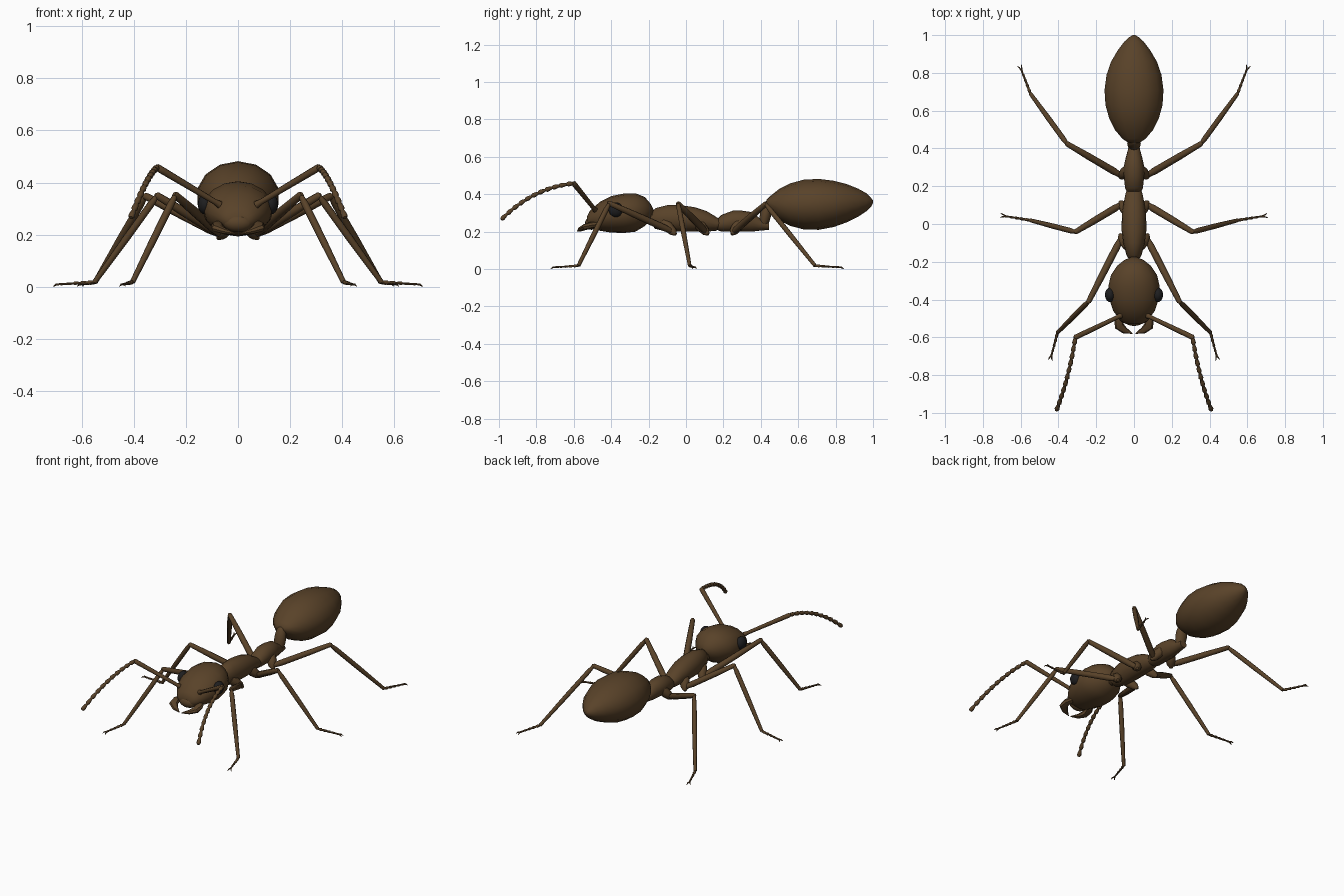
import bpy, bmesh, math
from mathutils import Vector

cube = bpy.data.objects.get("Cube")
if cube:
    bpy.data.objects.remove(cube, do_unlink=True)


def material(name, color):
    m = bpy.data.materials.new(name)
    m.use_nodes = True
    m.diffuse_color = color
    bsdf = m.node_tree.nodes["Principled BSDF"]
    bsdf.inputs["Base Color"].default_value = color
    bsdf.inputs["Roughness"].default_value = 0.7
    return m


BROWN = material("dark brown", (0.10, 0.055, 0.022, 1))
BLACK = material("eye black", (0.013, 0.013, 0.014, 1))


def finish(bm, name, mat, angle=50):
    bmesh.ops.recalc_face_normals(bm, faces=bm.faces)
    mesh = bpy.data.meshes.new(name)
    bm.to_mesh(mesh)
    bm.free()
    mesh.materials.append(mat)
    ob = bpy.data.objects.new(name, mesh)
    bpy.context.collection.objects.link(ob)
    bpy.ops.object.select_all(action='DESELECT')
    ob.select_set(True)
    bpy.context.view_layer.objects.active = ob
    bpy.ops.object.shade_smooth_by_angle(angle=math.radians(angle))
    return ob


def sweep(bm, points, radii, sides=8):
    """Rings along a path; each radius is a number or a (wide, high) pair."""
    pts = [Vector(p) for p in points]
    rings = []
    for i, p in enumerate(pts):
        t = (pts[min(i + 1, len(pts) - 1)] - pts[max(i - 1, 0)]).normalized()
        side = t.cross(Vector((0, 0, 1))).normalized()
        up = side.cross(t)
        r = radii[i]
        w, h = r if isinstance(r, tuple) else (r, r)
        angles = [math.tau * k / sides for k in range(sides)]
        rings.append([bm.verts.new(p + side * w * math.cos(a) + up * h * math.sin(a))
                      for a in angles])
    for a, b in zip(rings, rings[1:]):
        for k in range(sides):
            n = (k + 1) % sides
            bm.faces.new((a[k], a[n], b[n], b[k]))
    bm.faces.new(rings[0])
    bm.faces.new(rings[-1])


def body(name, stations, sides=16):
    """Upright rings from (y, bottom, top, half width)."""
    bm = bmesh.new()
    rings = []
    for y, low, high, w in stations:
        mid, h = (low + high) / 2, (high - low) / 2
        rings.append([bm.verts.new((w * math.sin(math.tau * k / sides), y,
                                    mid + h * math.cos(math.tau * k / sides)))
                      for k in range(sides)])
    for a, b in zip(rings, rings[1:]):
        for k in range(sides):
            n = (k + 1) % sides
            bm.faces.new((a[k], a[n], b[n], b[k]))
    bm.faces.new(rings[0])
    bm.faces.new(rings[-1])
    return finish(bm, name, BROWN)


def ball(name, center, size, mat, tilt=0):
    bm = bmesh.new()
    bmesh.ops.create_uvsphere(bm, u_segments=16, v_segments=10, radius=1)
    bmesh.ops.scale(bm, vec=size, verts=bm.verts)
    ob = finish(bm, name, mat)
    ob.location = center
    ob.rotation_euler.x = tilt
    return ob


# Body, front to back
body("head", [(-.53, .235, .28, .04), (-.515, .22, .31, .07), (-.46, .205, .36, .11),
              (-.40, .195, .39, .13), (-.33, .193, .404, .136), (-.27, .20, .405, .122),
              (-.22, .23, .385, .088), (-.19, .265, .35, .05), (-.175, .30, .32, .012)])
body("neck", [(-.23, .25, .33, .03), (-.16, .23, .30, .032)], 10)
body("thorax", [(-.19, .245, .295, .025), (-.165, .215, .325, .04), (-.10, .20, .342, .057),
                (-.03, .20, .342, .066), (.05, .20, .33, .064), (.11, .20, .31, .055),
                (.16, .205, .28, .045), (.19, .22, .26, .035)])
body("rear_thorax", [(.165, .21, .265, .035), (.19, .20, .29, .047), (.25, .20, .312, .054),
                     (.30, .20, .312, .055), (.35, .20, .305, .044), (.39, .205, .275, .033),
                     (.445, .21, .25, .024)])
ball("waist_node", (0, .425, .29), (.036, .03, .08), BROWN, -.2)
body("abdomen", [(.43, .34, .37, .03), (.45, .31, .39, .062), (.50, .26, .43, .105),
                 (.56, .23, .459, .135), (.63, .212, .478, .155), (.71, .21, .482, .16),
                 (.79, .225, .472, .149), (.86, .25, .454, .124), (.92, .28, .43, .088),
                 (.965, .31, .405, .053), (.99, .335, .38, .025), (1, .352, .366, .006)], 14)

# Mouth plate
ball("mouth_plate", (0, -.505, .245), (.057, .035, .035), BROWN)

# Femur start, knee, ankle and foot tip of each left leg, with its hip
LEGS = {
    "front": [(.03, -.12, .25), (.065, -.07, .20), (.24, -.41, .352), (.405, -.575, .018), (.438, -.70, .010)],
    "middle": [(.03, .06, .25), (.065, .105, .20), (.31, -.042, .35), (.55, .02, .018), (.685, .042, .010)],
    "rear": [(.03, .29, .25), (.065, .255, .20), (.355, .425, .348), (.548, .69, .018), (.598, .82, .010)],
}


def build_leg(name, joints, s):
    hip, start, knee, ankle, toe = [Vector((s * x, y, z)) for x, y, z in joints]
    bm = bmesh.new()
    # Hip, femur and tibia
    sweep(bm, [hip, hip.lerp(start, .5), start, start.lerp(hip, -.3)], [.026, .030, .023, .008])
    sweep(bm, [start, start.lerp(knee, .15), start.lerp(knee, .6), knee, knee.lerp(start, -.03)],
          [.013, .019, .018, .014, .006])
    sweep(bm, [knee, knee.lerp(ankle, .1), knee.lerp(ankle, .5), ankle], [.009, .014, .014, .010])
    # Jointed foot
    path, radii = [], []
    for i in range(5):
        path += [ankle.lerp(toe, i / 5), ankle.lerp(toe, (i + .85) / 5)]
        radii += [.006 - i * .0004, .009 - i * .0008]
    sweep(bm, path, radii, 6)
    # Forked claw
    ahead = (toe - ankle).normalized()
    across = ahead.cross(Vector((0, 0, 1)))
    for d in (-1, 1):
        tip = toe + ahead * .022 + across * d * .012 - Vector((0, 0, .007))
        sweep(bm, [toe - ahead * .008, toe + ahead * .012 + across * d * .007, tip],
              [.004, .004, .001], 5)
    finish(bm, name, BROWN)


def build_antenna(name, s):
    bm = bmesh.new()
    base, elbow = Vector((s * .07, -.485, .315)), Vector((s * .31, -.60, .458))
    sweep(bm, [base, base.lerp(elbow, .08), base.lerp(elbow, .9), elbow, elbow.lerp(base, -.03)],
          [.015, .011, .014, .014, .007])
    # Beaded whip along a curve
    mid, end = Vector((s * .345, -.82, .435)), Vector((s * .411, -.988, .264))
    path, radii, beads = [], [], 11
    for i in range(beads):
        for f, r in ((0, .007), (.35, .011), (.75, .013), (.97, .008)):
            t = (i + f) / beads
            path.append(elbow * (1 - t) ** 2 + mid * 2 * t * (1 - t) + end * t * t)
            radii.append(r)
    sweep(bm, path, radii)
    finish(bm, name, BROWN)


def build_mandible(name, s):
    bm = bmesh.new()
    path = [(s * .065, -.47, .24), (s * .08, -.505, .235), (s * .078, -.54, .225),
            (s * .05, -.563, .213), (s * .008, -.58, .203)]
    sweep(bm, path, [(.018, .014), (.024, .018), (.026, .017), (.018, .012), (.002, .003)])
    finish(bm, name, BROWN, 35)


# Paired parts
for side, s in (("left", 1), ("right", -1)):
    for place, joints in LEGS.items():
        build_leg(f"{place}_leg_{side}", joints, s)
    build_antenna(f"antenna_{side}", s)
    build_mandible(f"mandible_{side}", s)
    ball(f"eye_{side}", (s * .126, -.375, .317), (.028, .039, .039), BLACK)
